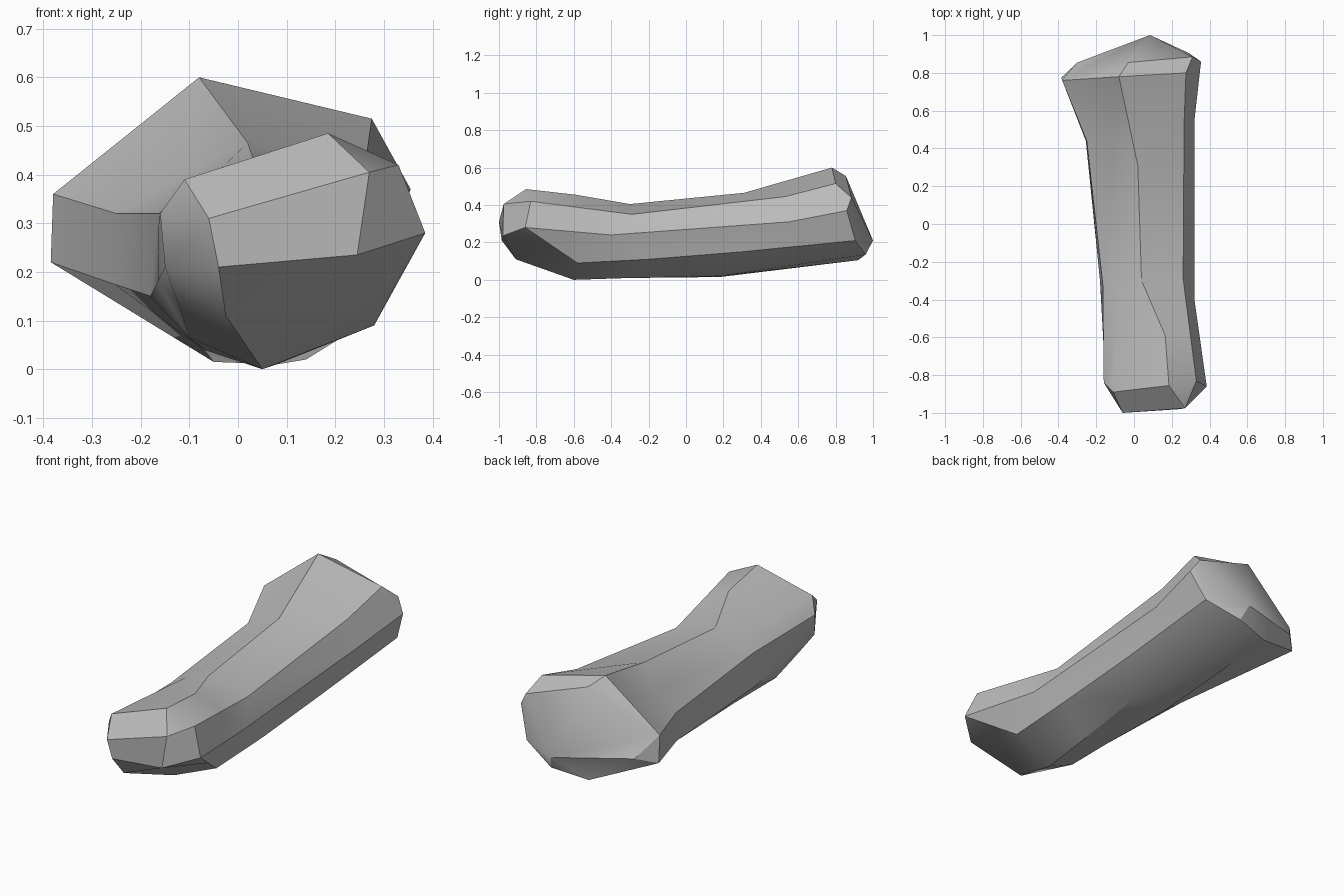
import bpy
import bmesh
import math
from mathutils import Vector

default_cube = bpy.data.objects.get("Cube")
if default_cube:
    bpy.data.objects.remove(default_cube, do_unlink=True)

# Long rails running from the front end to the back end, in order around the body.
# A rail with four points gets its second point halfway along its first span.
rails = {
    "top_left": [(-.11, -.89, .39), (-.08, -.31, .37), (-.12, .45, .395), (-.23, .77, .48)],
    "ridge": [(.185, -.855, .485), (.165, -.59, .455), (.04, -.3, .405), (.02, .31, .465), (-.08, .78, .6)],
    "top_right": [(.33, -.83, .42), (.26, -.29, .35), (.265, .53, .445), (.275, .8, .515)],
    "right": [(.385, -.86, .28), (.32, -.4, .24), (.32, .55, .31), (.355, .86, .37)],
    "low_right": [(.33, -.72, .185), (.28, -.58, .09), (.285, -.2, .11), (.285, .3, .15), (.29, .905, .21)],
    "bottom": [(-.025, -.91, .11), (.05, -.6, 0), (.08, -.3, .01), (.14, .18, .02), (.11, .96, .135)],
    "low_left": [(-.125, -.74, .14), (-.1, -.6, .065), (-.07, -.3, .04), (-.05, .18, .015), (-.08, .92, .105)],
    "left": [(-.15, -.85, .21), (-.18, -.3, .15), (-.255, .44, .175), (-.385, .775, .22)],
    "top_side": [(-.16, -.84, .32), (-.165, -.32, .32), (-.25, .44, .32), (-.38, .76, .36)],
}

# Extra corners on the two bevelled ends
front_corners = {
    "upper_right": (.27, -.975, .405), "upper_left": (-.06, -1, .31),
    "lower_left": (-.04, -.985, .21), "lower_right": (.245, -.98, .235),
}
back_corners = {
    "tip": (.085, 1, .21), "bevel_left": (-.03, .855, .555),
    "bevel_right": (.31, .885, .44), "side": (-.3, .855, .25),
}

# Facets of each end, named by their corners
front_facets = [
    "top_left ridge upper_right upper_left",
    "ridge top_right upper_right",
    "upper_right top_right right lower_right",
    "upper_left upper_right lower_right lower_left",
    "lower_right right low_right",
    "lower_right low_right bottom lower_left",
    "lower_left bottom left",
    "bottom low_left left",
    "upper_left lower_left left top_side",
    "top_left upper_left top_side",
]
back_facets = [
    "ridge top_right bevel_right bevel_left",
    "top_right right bevel_right",
    "bevel_right right low_right",
    "tip bevel_right low_right",
    "tip low_right bottom",
    "tip bottom low_left",
    "tip low_left side",
    "low_left left side",
    "side left top_side",
    "tip side top_side",
    "tip top_side bevel_left",
    "bevel_left top_side top_left",
    "bevel_left top_left ridge",
    "tip bevel_left bevel_right",
]


def full_rail(points):
    points = [Vector(p) for p in points]
    if len(points) == 4:
        points.insert(1, points[0].lerp(points[1], .5))
    return points


def add_end(bm, rail_verts, index, corners, facets):
    """Close one end of the body with named facets."""
    verts = {name: line[index] for name, line in rail_verts.items()}
    verts.update({name: bm.verts.new(co) for name, co in corners.items()})
    for facet in facets:
        bm.faces.new([verts[name] for name in facet.split()])


# Body skin between neighbouring rails
bm = bmesh.new()
rail_verts = {name: [bm.verts.new(p) for p in full_rail(pts)] for name, pts in rails.items()}
lines = list(rail_verts.values())
for i, line in enumerate(lines):
    following = lines[(i + 1) % len(lines)]
    for j in range(len(line) - 1):
        bm.faces.new((line[j], line[j + 1], following[j + 1], following[j]))

# Both ends
add_end(bm, rail_verts, 0, front_corners, front_facets)
add_end(bm, rail_verts, -1, back_corners, back_facets)
bmesh.ops.recalc_face_normals(bm, faces=bm.faces[:])

mesh = bpy.data.meshes.new("stone_body")
bm.to_mesh(mesh)
bm.free()
body = bpy.data.objects.new("stone_body", mesh)
bpy.context.collection.objects.link(body)

# Plain grey
grey = (.5, .5, .5, 1)
material = bpy.data.materials.new("stone_grey")
material.use_nodes = True
material.diffuse_color = grey
material.node_tree.nodes["Principled BSDF"].inputs["Base Color"].default_value = grey
mesh.materials.append(material)

# Smooth shading with sharp creases
bpy.ops.object.select_all(action='DESELECT')
body.select_set(True)
bpy.context.view_layer.objects.active = body
bpy.ops.object.shade_smooth_by_angle(angle=math.radians(30))
